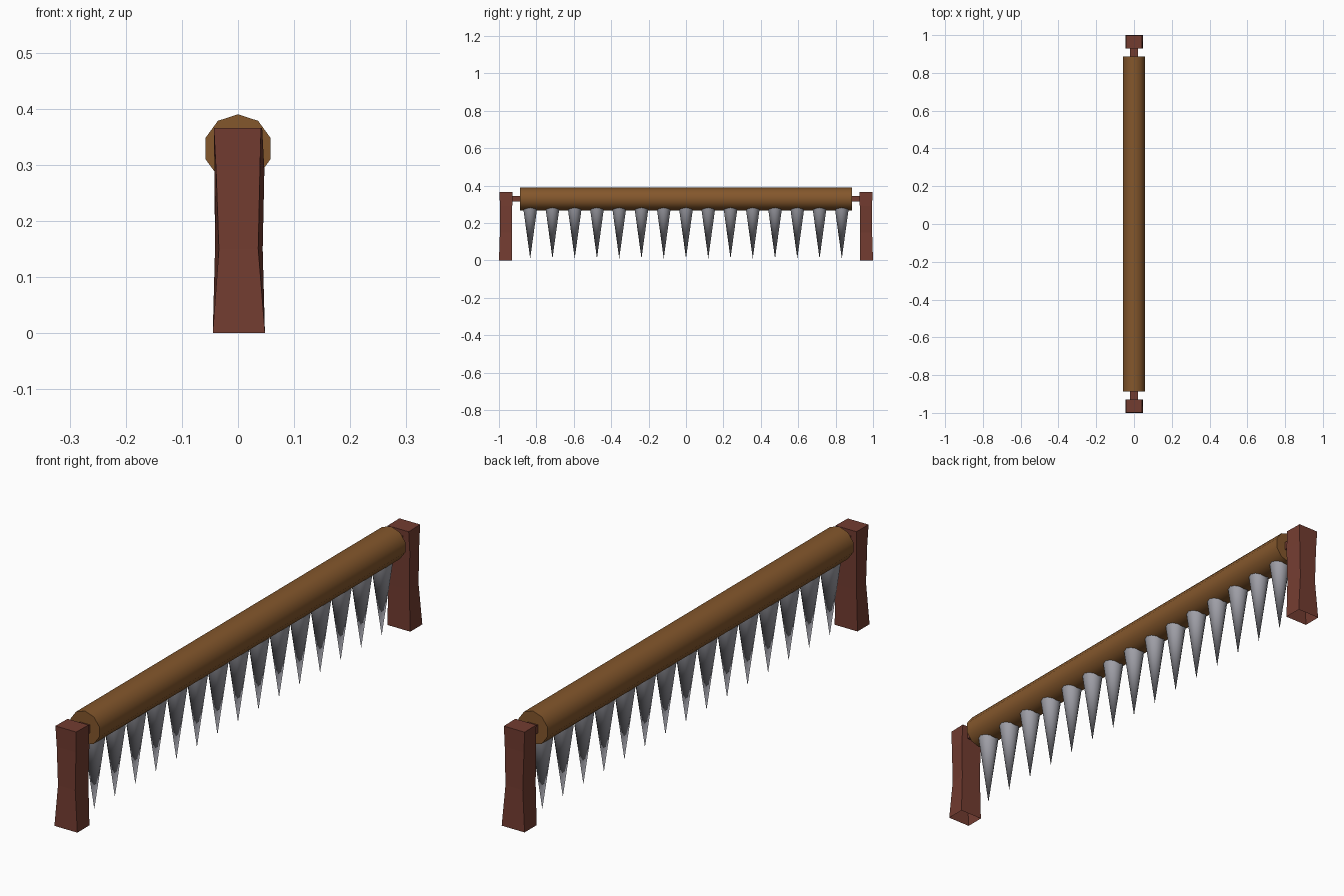
import bpy, bmesh, math
from mathutils import Matrix

if "Cube" in bpy.data.objects:
    bpy.data.objects.remove(bpy.data.objects["Cube"])


def material(name, rgb):
    m = bpy.data.materials.new(name)
    m.diffuse_color = (*rgb, 1)
    m.use_nodes = True
    m.node_tree.nodes["Principled BSDF"].inputs["Base Color"].default_value = m.diffuse_color
    return m


def finish(bm, name, mat, smooth=False):
    bmesh.ops.recalc_face_normals(bm, faces=bm.faces)
    mesh = bpy.data.meshes.new(name)
    bm.to_mesh(mesh)
    bm.free()
    mesh.materials.append(mat)
    ob = bpy.data.objects.new(name, mesh)
    bpy.context.collection.objects.link(ob)
    if smooth:
        bpy.ops.object.select_all(action='DESELECT')
        ob.select_set(True)
        bpy.context.view_layer.objects.active = ob
        bpy.ops.object.shade_smooth_by_angle(angle=math.radians(50))
    return ob


def mirror_y(ob):
    mod = ob.modifiers.new("Mirror", 'MIRROR')
    mod.use_axis = (False, True, False)


red_wood = material("red_wood", (0.17, 0.045, 0.03))
brown_wood = material("brown_wood", (0.23, 0.095, 0.025))
steel = material("steel", (0.35, 0.35, 0.39))

# End posts: roughly hewn, pinched at the waist, open underneath
# z, outer face left/right x, inner face left/right x, outer y, inner y
LEVELS = [
    (0.0, -0.045, 0.048, -0.045, 0.048, -1.0, -0.93),
    (0.15, -0.034, 0.036, -0.041, 0.044, -0.995, -0.93),
    (0.29, -0.039, 0.039, -0.042, 0.047, -0.995, -0.929),
    (0.366, -0.043, 0.041, -0.042, 0.043, -0.997, -0.928),
]
bm = bmesh.new()
rings = []
for z, ol, orr, il, ir, yo, yi in LEVELS:
    corners = [(ol, yo), (orr, yo), (ir, yi), (il, yi)]
    rings.append([bm.verts.new((x, y, z)) for x, y in corners])
for a, b in zip(rings, rings[1:]):
    for i in range(4):
        j = (i + 1) % 4
        bm.faces.new((a[i], a[j], b[j], b[i]))
bm.faces.new(rings[-1])
mirror_y(finish(bm, "end_posts", red_wood))

# Axle pins between posts and roller
bm = bmesh.new()
bmesh.ops.create_cube(bm, size=1, matrix=Matrix.Translation((0, -0.91, 0.33))
                      @ Matrix.Diagonal((0.04, 0.06, 0.03, 1)))
mirror_y(finish(bm, "axle_pins", red_wood))

# Ten-sided roller with a corner at the top
bm = bmesh.new()
bmesh.ops.create_cone(bm, cap_ends=True, segments=10, radius1=0.061,
                      radius2=0.061, depth=1.774,
                      matrix=Matrix.Translation((0, 0, 0.329))
                      @ Matrix.Rotation(math.pi / 2, 4, 'X'))
finish(bm, "roller", brown_wood, True)

# Row of downward spikes
TOP, TIP, COUNT, PITCH = 0.285, 0.01, 15, 0.119
bm = bmesh.new()
for i in range(COUNT):
    y = (i - (COUNT - 1) / 2) * PITCH
    bmesh.ops.create_cone(bm, cap_ends=True, segments=12, radius1=0,
                          radius2=0.038, depth=TOP - TIP,
                          matrix=Matrix.Translation((0, y, (TOP + TIP) / 2)))
bmesh.ops.remove_doubles(bm, verts=bm.verts, dist=1e-5)
finish(bm, "spikes", steel, True)
